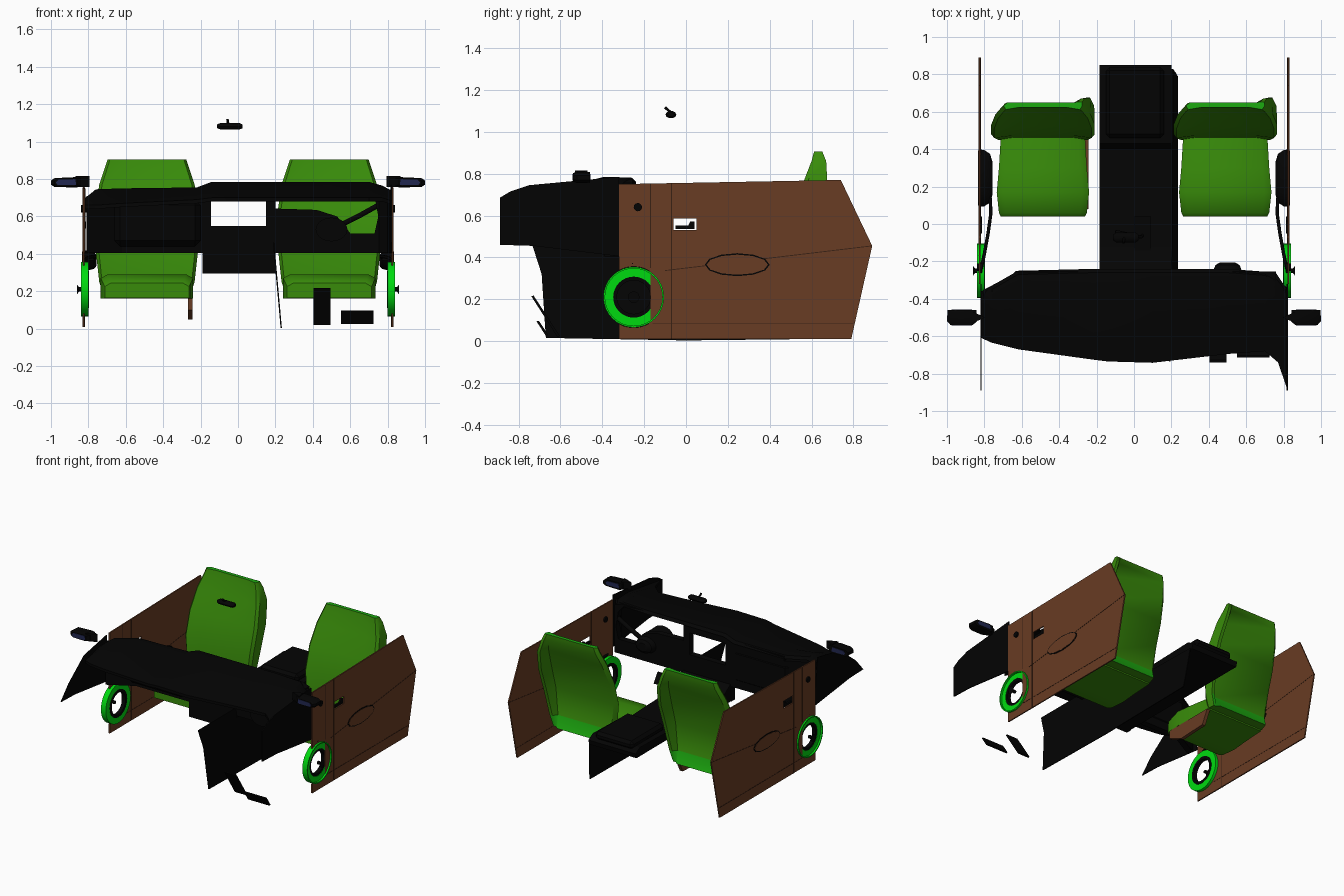
import bpy, bmesh, math
from mathutils import Vector

if "Cube" in bpy.data.objects:
    bpy.data.objects.remove(bpy.data.objects["Cube"])


def material(name, rgb):
    m = bpy.data.materials.new(name)
    m.use_nodes = True
    m.diffuse_color = (*rgb, 1)
    m.node_tree.nodes["Principled BSDF"].inputs["Base Color"].default_value = (*rgb, 1)
    return m


BLACK = material("black plastic", (0.0012, 0.0012, 0.0012))
BROWN = material("brown door trim", (0.14, 0.045, 0.017))
SEAM = material("dark brown seam", (0.04, 0.015, 0.007))
GREEN = material("seat green", (0.04, 0.26, 0.003))
LIGHT = material("light seat green", (0.012, 0.4, 0.005))
RING = material("speaker green", (0.0, 0.7, 0.005))
GLASS = material("mirror blue", (0.015, 0.02, 0.08))


def finish(name, bm, *mats, smooth=True):
    bmesh.ops.recalc_face_normals(bm, faces=bm.faces)
    me = bpy.data.meshes.new(name)
    bm.to_mesh(me)
    bm.free()
    ob = bpy.data.objects.new(name, me)
    bpy.context.collection.objects.link(ob)
    for m in mats:
        me.materials.append(m)
    if smooth:
        bpy.ops.object.select_all(action='DESELECT')
        ob.select_set(True)
        bpy.context.view_layer.objects.active = ob
        bpy.ops.object.shade_smooth_by_angle(angle=math.radians(35))
    return ob


def loft(name, rings, *mats, smooth=True):
    """Skin closed rings of equal length and cap both ends."""
    bm = bmesh.new()
    vs = [[bm.verts.new(p) for p in r] for r in rings]
    n = len(vs[0])
    for a, b in zip(vs, vs[1:]):
        for i in range(n):
            bm.faces.new((a[i], a[(i + 1) % n], b[(i + 1) % n], b[i]))
    bm.faces.new(vs[0])
    bm.faces.new(vs[-1])
    return finish(name, bm, *mats, smooth=smooth)


def plate(name, axis, pts, a, b, mat):
    """Extrude a 2D outline along an axis from a to b."""
    put = {'x': lambda p, d: (d, *p), 'y': lambda p, d: (p[0], d, p[1]),
           'z': lambda p, d: (*p, d)}[axis]
    return loft(name, [[put(p, d) for p in pts] for d in (a, b)], mat, smooth=False)


def rect(u0, u1, v0, v1):
    return [(u0, v0), (u1, v0), (u1, v1), (u0, v1)]


def circle(u, v, r, n=24, rv=None):
    return [(u + r * math.cos(k * math.tau / n), v + (rv or r) * math.sin(k * math.tau / n))
            for k in range(n)]


def cut(ob, cutter):
    mod = ob.modifiers.new("opening", 'BOOLEAN')
    mod.object = cutter
    mod.solver = 'EXACT'
    cutter.hide_render = True
    cutter.hide_viewport = True
    cutter.display_type = 'WIRE'


def rod(name, pts, r, mat):
    cu = bpy.data.curves.new(name, 'CURVE')
    cu.dimensions = '3D'
    cu.bevel_depth = r
    cu.bevel_resolution = 1
    cu.use_fill_caps = True
    sp = cu.splines.new('POLY')
    sp.points.add(len(pts) - 1)
    for q, p in zip(sp.points, pts):
        q.co = (*p, 1)
    cu.materials.append(mat)
    ob = bpy.data.objects.new(name, cu)
    bpy.context.collection.objects.link(ob)


def seat(side, cx):
    # Backrest: hollow-backed sections with one deeper side wing, leaning back
    rings = []
    for z, w, f, wing, back in [(.17, .23, .45, .07, .09), (.25, .255, .45, .08, .05),
                                (.45, .277, .46, .11, .04), (.62, .277, .51, .12, .04),
                                (.77, .255, .565, .11, .045), (.86, .225, .6, .07, .045),
                                (.905, .21, .612, .04, .038)]:
        rings.append([(cx + x * w, f + y, z) for x, y in [
            (-1, .02), (-.94, 0), (-.6, .012), (.6, .012), (.94, 0), (1, .02),
            (.99, wing), (.9, wing), (.8, back), (-.9, back)]])
    back = loft(side + "_seat_back", rings, GREEN, LIGHT)
    for p in back.data.polygons:
        lip = p.center.z < .24 and p.normal.y > .3
        p.material_index = int(p.normal.z > .8 or lip)
    # Cushion: sections running from the front lip to the back
    rings = []
    for y, w, lo, hi in [(.04, .225, .165, .245), (.06, .235, .16, .265), (.17, .247, .16, .29),
                         (.3, .235, .16, .285), (.47, .225, .16, .27)]:
        rings.append([(cx + w * u, y, z) for u, z in [
            (-1, lo), (-1, hi - .02), (-.85, hi), (.85, hi), (1, hi - .02), (1, lo)]])
    loft(side + "_seat_cushion", rings, GREEN)


seat("right", -.487)
seat("left", .488)
plate("seat_side_trim", 'x', [(.08, .16), (.08, .1), (.2, .05), (.42, .06), (.47, .16)],
      -.268, -.243, BROWN)

for side, s in (("left", 1), ("right", -1)):
    # Door panel: the speaker opening stops at the upright seam
    door = plate(side + "_door_panel", 'x', [(-.32, .01), (-.32, .75), (.74, .77), (.89, .455),
                                             (.79, .01)], s * .82, s * .829, BROWN)
    arc = [(min(y, -.17), z) for y, z in circle(-.25, .21, .146, 48)]
    cut(door, plate(side + "_speaker_cutter", 'x', arc, s * .7, s * .9, BROWN))
    cut(door, plate(side + "_handle_cutter", 'x', rect(-.06, .05, .53, .585), s * .7, s * .9, BROWN))
    for i, (a, b) in enumerate([((-.17, .35), (-.17, .752)), ((-.07, .01), (-.07, .754)),
                                ((-.16, .085), (.8, .085)), ((-.1, .337), (.89, .455))]):
        d = (Vector(b) - Vector(a)).normalized() * .002
        n = (-d.y, d.x)
        line = [(a[0] + n[0], a[1] + n[1]), (b[0] + n[0], b[1] + n[1]),
                (b[0] - n[0], b[1] - n[1]), (a[0] - n[0], a[1] - n[1])]
        plate(f"{side}_door_seam_{i + 1}", 'x', line, s * .819, s * .8305, SEAM)

    # Door handle, lock knob, armrest and pull
    plate(side + "_door_handle", 'x', [(-.05, .535), (.04, .535), (.04, .572), (.02, .572),
                                       (.01, .552), (-.05, .552)], s * .812, s * .826, BLACK)
    plate(side + "_mirror_knob", 'x', circle(-.23, .64, .02, 12), s * .81, s * .84, BLACK)
    loft(side + "_armrest", [[(s * x, y, z) for y, z in circle(.245, .365, w, 12, h)]
                             for x, w, h in [(.832, .155, .055), (.8, .15, .053),
                                             (.77, .13, .045), (.757, .09, .03)]], BLACK)
    plate(side + "_armrest_inlay", 'x', circle(.245, .365, .147, 12, .048),
          s * .831, s * .834, BROWN)
    rod(side + "_door_pull", [(s * .77, .15, .38), (s * .765, .06, .385), (s * .78, -.05, .385),
                              (s * .8, -.16, .38), (s * .822, -.26, .37)], .009, BLACK)

    # Speaker: bright ring with raised rim, dark surround and small centre cone
    for part, r0, r1, x0, x1, mat in [("ring", .098, .142, .8, .827, RING),
                                      ("rim", .137, .145, .8, .84, RING),
                                      ("surround", .08, .1, .797, .825, BLACK)]:
        bm = bmesh.new()
        vs = [bm.verts.new((s * x, -.25, .21 + r)) for r, x in rect(r0, r1, x0, x1)]
        es = [bm.edges.new((vs[i], vs[(i + 1) % 4])) for i in range(4)]
        bmesh.ops.spin(bm, geom=vs + es, cent=(0, -.25, .21), axis=(1, 0, 0),
                       angle=math.tau, steps=32, use_merge=True)
        bmesh.ops.remove_doubles(bm, verts=bm.verts, dist=1e-4)
        finish(f"{side}_speaker_{part}", bm, mat)
    loft(side + "_speaker_cone", [[(s * x, y, z) for y, z in circle(-.25, .21, r, 12)]
                                  for x, r in [(.825, .012), (.85, .012), (.862, .028)]], BLACK)

    # Wing mirror: boxy tapered housing with a corner bracket and glass
    body = [(.84, .765), (.86, .755), (.98, .757), (1, .77), (1, .792), (.98, .805),
            (.87, .81), (.84, .805)]
    loft(side + "_wing_mirror", [[(s * (.925 + (x - .925) * k), y, .78 + (z - .78) * k)
                                  for x, z in body]
                                 for y, k in [(-.54, .75), (-.52, 1), (-.46, .96)]], BLACK)
    plate(side + "_mirror_bracket", 'z', [(s * x, y) for x, y in [
        (.795, -.5), (.86, -.47), (.87, -.53), (.83, -.515)]], .758, .815, BLACK)
    for spot, y in (("front", -.541), ("rear", -.459)):
        plate(f"{side}_mirror_glass_{spot}", 'y', [(s * x, z) for x, z in [
            (.865, .768), (.965, .768), (.975, .782), (.96, .797), (.87, .799)]],
              y - .002, y + .002, GLASS)

# Dashboard end sheets
plate("left_dash_end", 'x', [(-.89, .46), (-.89, .685), (-.84, .715), (-.75, .745),
                             (-.32, .785), (-.32, .405), (-.73, .455)], .816, .824, BLACK)
plate("right_dash_end", 'x', [(-.89, .46), (-.8, .56), (-.62, .7), (-.36, .75),
                              (-.32, .405), (-.73, .455)], -.822, -.816, BLACK)

# Dashboard top: fore-and-aft strips lofted across the width
rings = []
for x, yf, zf, yr, zr in [(-.815, -.61, .66, -.36, .7), (-.76, -.635, .66, -.33, .745),
                          (-.62, -.67, .67, -.25, .75), (-.22, -.725, .69, -.24, .755),
                          (-.14, -.735, .7, -.24, .785), (.1, -.742, .7, -.24, .785),
                          (.5, -.695, .7, -.24, .785), (.7, -.68, .7, -.255, .785),
                          (.77, -.74, .7, -.3, .765), (.818, -.88, .685, -.34, .74)]:
    ym = yf * .3 + yr * .7
    rings.append([(x, yf, zf - .02), (x, yf, zf), (x, ym, zr), (x, yr - .02, zr - .004),
                  (x, yr, zr - .022), (x, yr - .02, zr - .03), (x, ym, zr - .025)])
loft("dashboard_top", rings, BLACK)

# Dashboard face with centre and instrument openings, and angled cheeks
face = plate("dashboard_face", 'y', [(-.62, .405), (-.19, .405), (-.19, .295), (.2, .295),
                                     (.2, .405), (.76, .405), (.76, .755), (.7, .775),
                                     (-.14, .775), (-.22, .745), (-.62, .74)], -.3, -.255, BLACK)
cut(face, plate("centre_cutter", 'y', rect(-.145, .15, .55, .71), -.5, 0, BLACK))
cut(face, plate("instrument_cutter", 'y', [(.2, .642), (.42, .635), (.53, .6), (.6, .51),
                                           (.73, .51), (.75, .6), (.73, .71), (.69, .755),
                                           (.2, .755)], -.5, 0, BLACK))
plate("right_dash_cheek", 'z', [(-.62, -.255), (-.81, -.355), (-.8, -.4), (-.62, -.3)],
      .405, .71, BLACK)
plate("left_dash_cheek", 'z', [(.755, -.255), (.815, -.345), (.8, -.39), (.755, -.3)],
      .405, .745, BLACK)
glove = plate("glove_box", 'y', rect(-.66, -.2, .44, .69), -.36, -.25, BLACK)
glove.modifiers.new("round", 'BEVEL').width = .03

# Steering column and stalk
loft("steering_column", [[(x, y, z) for x, z in circle(.5, .53, r, 20, r * .75)]
                         for y, r in [(-.45, .085), (-.26, .08), (-.22, .065), (-.205, .04)]], BLACK)
rod("column_stalk", [(.56, -.27, .56), (.66, -.27, .61), (.75, -.27, .66)], .016, BLACK)

# Centre console: lid, tall side sheet, armrest and levers
plate("console_top", 'x', [(-.3, .295), (-.3, .42), (-.25, .42), (-.12, .33), (.4, .315),
                           (.43, .35), (.8, .36), (.85, .33), (.84, .295)], -.185, .2, BLACK)
sheet = [(-.735, .46), (-.69, .32), (-.67, .015), (0, .003), (.79, .012), (.805, .1),
         (.83, .3), (.4, .31), (-.12, .33), (-.25, .42), (-.3, .46)]
loft("console_side", [[(.228 - .09 * z + d, y, z) for y, z in sheet] for d in (0, .007)],
     BLACK, smooth=False)
lid = plate("console_armrest", 'z', rect(-.15, .16, .46, .84), .34, .4, BLACK)
lid.modifiers.new("round", 'BEVEL').width = .02
plate("shifter_base", 'z', rect(0, .09, -.17, .04), .31, .345, BLACK)
rod("gear_lever", [(.045, -.06, .33), (.04, -.07, .41), (-.1, -.04, .42)], .009, BLACK)

# Pedals
for name, x0, x1, (y0, z0), (y1, z1) in [("brake_pedal", .405, .495, (-.74, .215), (-.615, .02)),
                                         ("wide_pedal", .55, .725, (-.715, .095), (-.67, .025))]:
    plate(name, 'x', [(y0, z0), (y1, z1), (y1 + .012, z1 + .004), (y0 + .012, z0 + .002)],
          x0, x1, BLACK)

# Cabin mirror
loft("cabin_mirror", [[(x, y, z) for y, z in circle(-.072, 1.082, r, 10, r * .68)]
                      for x, r in [(-.112, .015), (-.095, .026), (.01, .026), (.025, .015)]], BLACK)
rod("cabin_mirror_stem", [(-.052, -.07, 1.09), (-.056, -.1, 1.117)], .007, BLACK)
